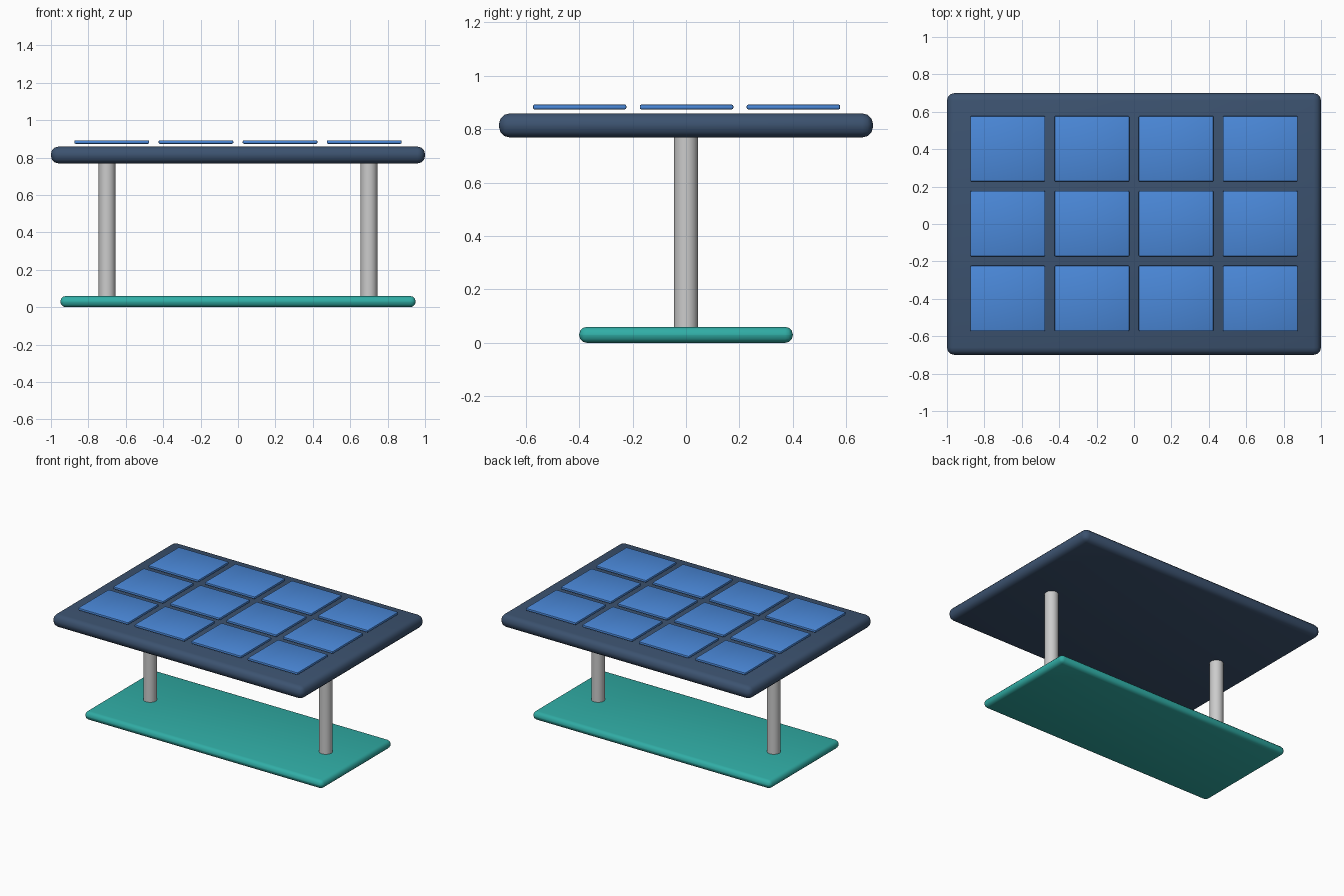
import bpy
import math

if "Cube" in bpy.data.objects:
    bpy.data.objects.remove(bpy.data.objects["Cube"])


def material(name, color):
    m = bpy.data.materials.new(name)
    m.diffuse_color = (*color, 1)
    m.use_nodes = True
    m.node_tree.nodes["Principled BSDF"].inputs["Base Color"].default_value = m.diffuse_color
    return m


NAVY = material("frame_navy", (0.045, 0.085, 0.16))
BLUE = material("cell_blue", (0.07, 0.25, 0.70))
TEAL = material("base_teal", (0.03, 0.42, 0.38))


def finish(ob, name, mat=None):
    ob.name = name
    if mat:
        ob.data.materials.append(mat)
    bpy.ops.object.shade_smooth_by_angle(angle=math.radians(35))


def slab(name, center, size, bevel, segments, mat):
    bpy.ops.mesh.primitive_cube_add(size=1, location=center)
    ob = bpy.context.object
    ob.scale = size
    bpy.ops.object.transform_apply(location=False, rotation=False, scale=True)
    mod = ob.modifiers.new("rounded_edges", 'BEVEL')
    mod.width = bevel
    mod.segments = segments
    bpy.ops.object.modifier_apply(modifier=mod.name)
    finish(ob, name, mat)


# Base plate
slab("base_plate", (0, 0, 0.03), (1.9, 0.8, 0.06), 0.029, 3, TEAL)

# Panel frame
slab("panel_frame", (0, 0, 0.814), (2.0, 1.4, 0.09), 0.04, 3, NAVY)

# Support posts
for side, x in (("left", -0.7), ("right", 0.7)):
    bpy.ops.mesh.primitive_cylinder_add(vertices=24, radius=0.045, depth=0.74,
                                        location=(x, 0, 0.41))
    finish(bpy.context.object, f"{side}_post")

# Grid of cells hovering just above the frame
for row in range(3):
    for col in range(4):
        slab(f"cell_{row + 1}_{col + 1}",
             ((col - 1.5) * 0.45, (row - 1) * 0.4 + 0.002, 0.883),
             (0.4, 0.35, 0.018), 0.006, 2, BLUE)
